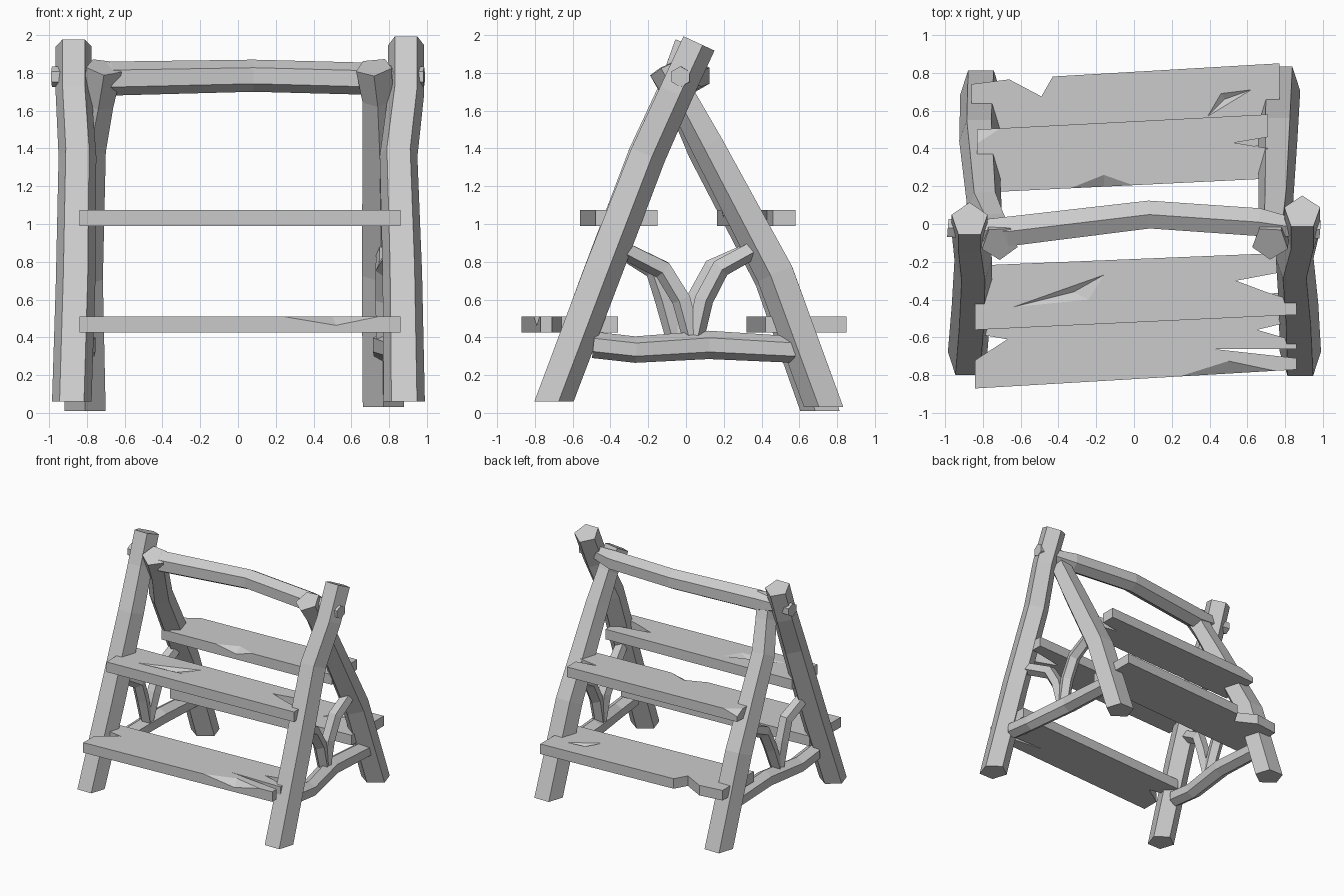
import bpy
import bmesh
from math import cos, sin, radians, tau
from mathutils import Vector

if "Cube" in bpy.data.objects:
    bpy.data.objects.remove(bpy.data.objects["Cube"])

grey = bpy.data.materials.new("weathered grey wood")
grey.use_nodes = True
grey.diffuse_color = (0.6, 0.6, 0.6, 1)
grey.node_tree.nodes["Principled BSDF"].inputs["Base Color"].default_value = (0.6, 0.6, 0.6, 1)


def finish(name, bm):
    """Turn a bmesh into a flat shaded object."""
    bmesh.ops.recalc_face_normals(bm, faces=bm.faces)
    mesh = bpy.data.meshes.new(name)
    bm.to_mesh(mesh)
    bm.free()
    mesh.materials.append(grey)
    obj = bpy.data.objects.new(name, mesh)
    bpy.context.collection.objects.link(obj)
    return obj


def timber(name, path, radii, sides, phase, side_axis, flat_foot=False):
    """Sweep a rough-hewn polygon section along a bent path."""
    bm = bmesh.new()
    pts = [Vector(p) for p in path]
    rings = []
    for i, p in enumerate(pts):
        n = (pts[min(i + 1, len(pts) - 1)] - pts[max(i - 1, 0)]).normalized()
        if flat_foot and i == 0:
            n = Vector((0, 0, 1))
        u = Vector(side_axis)
        u = (u - n * u.dot(n)).normalized()
        v = n.cross(u)
        ring = []
        for k in range(sides):
            a = radians(phase) + tau * k / sides
            ring.append(bm.verts.new(p + (u * cos(a) + v * sin(a)) * radii[i]))
        rings.append(ring)
    for low, high in zip(rings, rings[1:]):
        for k in range(sides):
            j = (k + 1) % sides
            bm.faces.new((low[k], low[j], high[j], high[k]))
    bm.faces.new(rings[0][::-1])
    bm.faces.new(rings[-1])
    return finish(name, bm)


def chip(obj, corners, dig, lift):
    """Split a shallow splinter off a board with a faceted cutter."""
    bm = bmesh.new()
    for p in corners + [dig, lift]:
        bm.verts.new(p)
    bmesh.ops.convex_hull(bm, input=bm.verts)
    cutter = finish("chip_cutter", bm)
    cutter.hide_render = True
    mod = obj.modifiers.new("chip", "BOOLEAN")
    mod.operation = "DIFFERENCE"
    mod.solver = "EXACT"
    mod.object = cutter
    bpy.context.view_layer.update()
    graph = bpy.context.evaluated_depsgraph_get()
    mesh = bpy.data.meshes.new_from_object(obj.evaluated_get(graph))
    obj.modifiers.clear()
    obj.data = mesh
    bpy.data.objects.remove(cutter)


def board(name, outline, top, thick=0.085):
    """Extrude a split-ended outline into a board."""
    bm = bmesh.new()
    face = bm.faces.new([bm.verts.new((x, y, top - thick)) for x, y in outline])
    new = bmesh.ops.extrude_face_region(bm, geom=[face])["geom"]
    verts = [g for g in new if isinstance(g, bmesh.types.BMVert)]
    bmesh.ops.translate(bm, verts=verts, vec=(0, 0, thick))
    return finish(name, bm)


X = (1, 0, 0)

# Front legs, leaning back, broad face forward
timber("front_leg_left",
       [(.88, -.71, .06), (.87, -.45, .75), (.85, -.21, 1.37), (.89, -.06, 1.7), (.89, .06, 1.96)],
       [.115, .11, .105, .1, .1], 5, 90, X, True)
timber("front_leg_right",
       [(-.88, -.71, .06), (-.86, -.47, .7), (-.85, -.22, 1.37), (-.87, -.07, 1.7), (-.87, .02, 1.95)],
       [.11, .11, .105, .1, .1], 5, 90, X, True)

# Back legs, leaning forward, crossing inside the front legs
timber("back_leg_left",
       [(.77, .74, .03), (.76, .48, .74), (.75, .12, 1.42), (.74, -.01, 1.66), (.72, -.1, 1.83)],
       [.115, .11, .095, .085, .1], 5, 270, X, True)
timber("back_leg_right",
       [(-.81, .72, .01), (-.82, .47, .72), (-.79, .1, 1.4), (-.74, -.01, 1.64), (-.71, -.1, 1.83)],
       [.115, .11, .095, .085, .1], 5, 270, X, True)

# Ridge beam, tapering to pegs that pass through the legs
timber("ridge_beam",
       [(-.985, -.02, 1.78), (-.86, -.03, 1.78), (-.67, -.04, 1.77), (.08, .05, 1.785),
        (.66, .01, 1.77), (.86, -.02, 1.78), (.985, -.03, 1.78)],
       [.055, .055, .09, .085, .085, .055, .055], 6, 0, (0, 0, 1))

# Side rails and the forked braces standing on them
for side, front_x, back_x, brace_x, shift in (("left", .85, .78, .78, 0), ("right", -.85, -.82, -.82, -.09)):
    timber("side_rail_" + side,
           [(front_x, -.49, .36), (front_x, -.27, .335), (brace_x, .12, .36), (back_x, .58, .335)],
           [.07, .07, .075, .07], 6, 0, (0, 0, 1))
    timber("brace_back_" + side,
           [(brace_x, .04 + shift, .37), (brace_x, .09 + shift / 2, .6),
            (brace_x, .18 + shift / 2, .77), (back_x, .38, .88)],
           [.05, .055, .055, .05], 5, 90, X)
    timber("brace_front_" + side,
           [(brace_x, .04 + shift, .37), (brace_x, -.02 + shift, .6),
            (brace_x, -.12 + shift / 2, .76), (front_x, -.36, .88)],
           [.05, .055, .055, .05], 5, 270, X)

# Upper front shelf, split at one end, with a long splinter missing on top
TOP, LOW = 1.075, .51
shelf = board("upper_front_shelf",
              [(-.84, -.56), (.86, -.48), (.86, -.41), (.7, -.36), (.54, -.3), (.86, -.24), (.86, -.15), (-.84, -.22)], TOP)
chip(shelf, [(-.64, -.44, TOP), (-.24, -.4, TOP), (-.16, -.27, TOP)],
     (-.32, -.36, TOP - .025), (-.35, -.37, TOP + .1))

# Upper back shelf, with a bitten front edge and a chipped corner
shelf = board("upper_back_shelf",
              [(-.83, .165), (.71, .24), (.71, .4), (.53, .43), (.71, .46), (.71, .58), (-.83, .5)], TOP)
chip(shelf, [(-.36, .18, TOP), (-.16, .26, TOP), (.01, .2, TOP)],
     (-.16, .18, TOP - .05), (-.16, .1, TOP + .08))
chip(shelf, [(-.84, .42, TOP), (-.7, .51, TOP), (-.86, .53, TOP)],
     (-.84, .51, TOP - .05), (-.88, .56, TOP + .08))

# Lower front shelf, split at both ends
shelf = board("lower_front_shelf",
              [(-.84, -.87), (.86, -.77), (.86, -.71), (.41, -.66), (.86, -.66), (.86, -.62),
               (.65, -.56), (.86, -.51), (.86, -.36), (-.84, -.45), (-.84, -.58), (-.67, -.61), (-.84, -.72)], LOW)
chip(shelf, [(.23, -.81, LOW), (.5, -.725, LOW), (.76, -.78, LOW)],
     (.52, -.795, LOW - .05), (.5, -.9, LOW + .08))

# Lower back shelf, with a notch in the back edge and a splinter missing on top
shelf = board("lower_back_shelf",
              [(-.86, .32), (.77, .42), (.77, .85), (-.43, .78), (-.49, .675), (-.66, .765), (-.86, .74)], LOW)
chip(shelf, [(.39, .57, LOW), (.62, .71, LOW), (.46, .69, LOW)],
     (.48, .66, LOW - .025), (.48, .66, LOW + .1))
